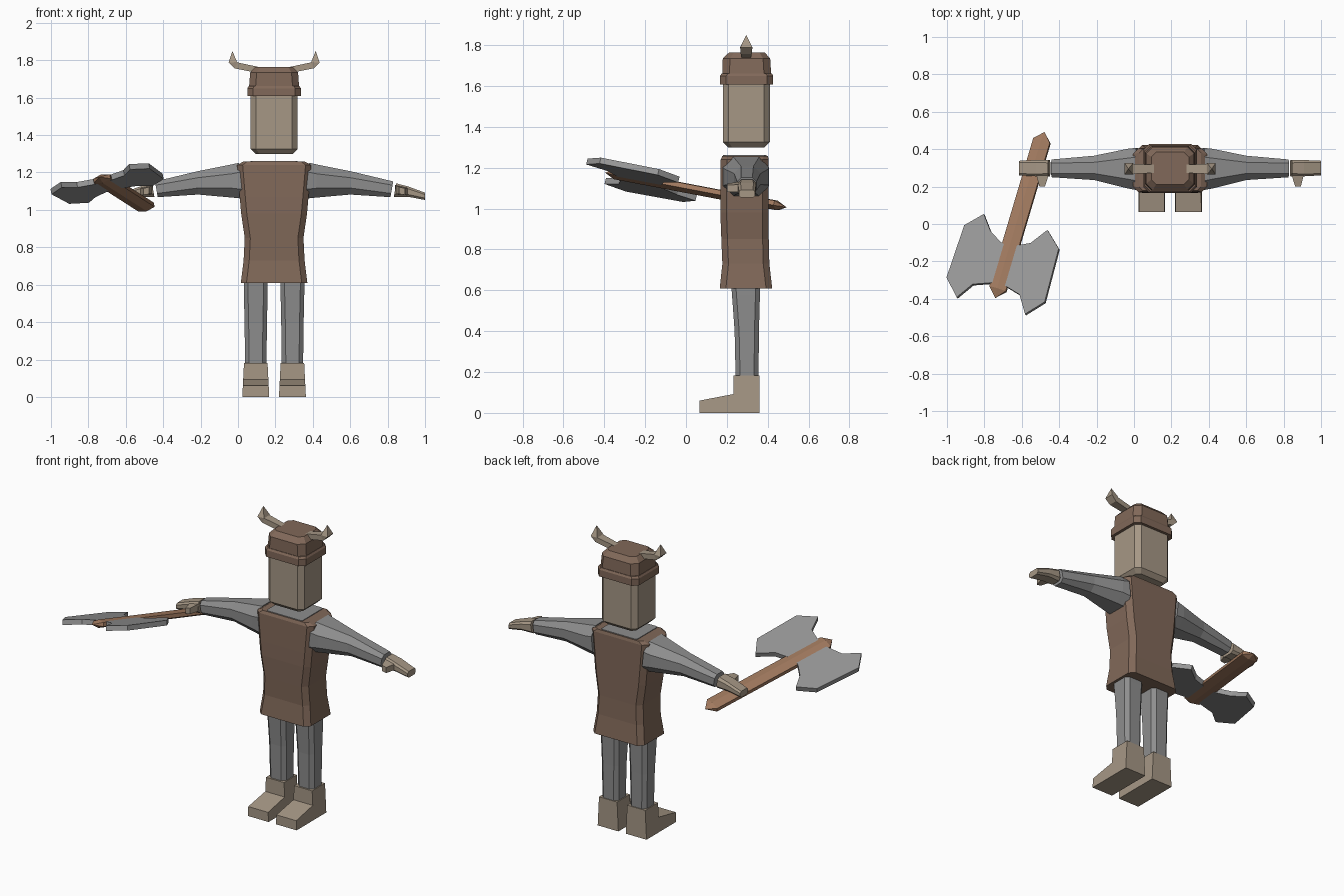
import bpy, bmesh
from mathutils import Vector

CX = 0.193          # symmetry plane of the figure
CY = 0.295


def mat(name, r, g, b):
    m = bpy.data.materials.new(name)
    m.diffuse_color = (r, g, b, 1)
    return m


LEATHER = mat("leather_brown", 0.22, 0.14, 0.10)
TAN = mat("tan", 0.38, 0.31, 0.235)
CLOTH = mat("cloth_grey", 0.27, 0.27, 0.27)
STEEL = mat("steel_grey", 0.31, 0.31, 0.31)
WOOD = mat("wood", 0.36, 0.195, 0.115)


def loft(name, rings, material, mirror=False):
    """Skin a list of rings (a one-point ring makes a tip); mirror flips about CX."""
    bm = bmesh.new()
    vs = [[bm.verts.new((2 * CX - p[0], p[1], p[2]) if mirror else p) for p in r] for r in rings]
    for a, b in zip(vs, vs[1:]):
        n = max(len(a), len(b))
        for i in range(n):
            j = (i + 1) % n
            if len(b) == 1:
                bm.faces.new((a[i], a[j], b[0]))
            elif len(a) == 1:
                bm.faces.new((a[0], b[j], b[i]))
            else:
                bm.faces.new((a[i], a[j], b[j], b[i]))
    for r in (vs[0], vs[-1]):
        if len(r) > 2:
            bm.faces.new(r)
    bmesh.ops.recalc_face_normals(bm, faces=bm.faces)
    me = bpy.data.meshes.new(name)
    bm.to_mesh(me)
    bm.free()
    me.materials.append(material)
    ob = bpy.data.objects.new(name, me)
    bpy.context.collection.objects.link(ob)
    return ob


def octagon(u0, u1, v0, v1, c):
    return [(u0 + c, v0), (u1 - c, v0), (u1, v0 + c), (u1, v1 - c),
            (u1 - c, v1), (u0 + c, v1), (u0, v1 - c), (u0, v0 + c)]


def ring_z(z, hw, y0, y1, c, cx=CX):
    return [(u, v, z) for u, v in octagon(cx - hw, cx + hw, y0, y1, c)]


def ring_x(x, y0, y1, z0, z1, c, lean=0.0):
    return [(x + lean * (v - z0) / (z1 - z0), u, v) for u, v in octagon(y0, y1, z0, z1, c)]


# Head, helmet band and cap
loft("head", [ring_z(1.30, 0.10, 0.205, 0.385, 0.02),
              ring_z(1.325, 0.125, 0.18, 0.41, 0.028),
              ring_z(1.62, 0.125, 0.18, 0.41, 0.028)], TAN)
loft("helmet_band", [ring_z(1.608, 0.143, 0.167, 0.427, 0.03),
                     ring_z(1.65, 0.143, 0.167, 0.427, 0.03),
                     ring_z(1.662, 0.136, 0.175, 0.42, 0.03)], LEATHER)
loft("helmet_cap", [ring_z(1.655, 0.134, 0.178, 0.417, 0.035),
                    ring_z(1.735, 0.128, 0.18, 0.412, 0.035),
                    ring_z(1.765, 0.10, 0.212, 0.384, 0.025)], LEATHER)

# Tunic with flared hem, and the shirt showing at the neck
loft("tunic", [ring_z(0.608, 0.178, 0.165, 0.422, 0.03),
               ring_z(0.73, 0.163, 0.178, 0.408, 0.03),
               ring_z(0.85, 0.157, 0.173, 0.405, 0.03),
               ring_z(0.98, 0.176, 0.168, 0.405, 0.03),
               ring_z(1.07, 0.184, 0.168, 0.405, 0.03),
               ring_z(1.24, 0.198, 0.17, 0.405, 0.03),
               ring_z(1.258, 0.165, 0.178, 0.40, 0.02)], LEATHER)
loft("shirt_neck", [ring_z(1.255, 0.125, 0.182, 0.395, 0.01),
                    ring_z(1.262, 0.125, 0.182, 0.395, 0.01)], CLOTH)

for side, flip in (("left", False), ("right", True)):
    # Sleeve, hand and thumb
    loft(side + "_sleeve", [ring_x(0.36, 0.182, 0.407, 1.06, 1.252, 0.05, 0.02),
                            ring_x(0.42, 0.19, 0.402, 1.066, 1.243, 0.05),
                            ring_x(0.60, 0.235, 0.365, 1.082, 1.207, 0.035),
                            ring_x(0.815, 0.25, 0.345, 1.068, 1.152, 0.02, 0.015)], CLOTH, flip)
    loft(side + "_hand", [ring_x(0.833, 0.255, 0.342, 1.07, 1.142, 0.015, 0.013),
                          ring_x(0.91, 0.255, 0.342, 1.07, 1.125, 0.012),
                          ring_x(1.0, 0.26, 0.338, 1.053, 1.092, 0.01)], TAN, flip)
    loft(side + "_thumb", [[(0.84, 0.27, 1.085), (0.91, 0.27, 1.08), (0.91, 0.27, 1.118), (0.84, 0.27, 1.133)],
                           [(0.862, 0.2, 1.085), (0.892, 0.2, 1.08), (0.892, 0.2, 1.115), (0.862, 0.2, 1.122)]],
         TAN, flip)

    # Trouser leg
    lx = 0.291
    loft(side + "_leg", [ring_z(0.17, 0.057, 0.243, 0.355, 0.022, lx),
                         ring_z(0.40, 0.06, 0.238, 0.357, 0.022, lx),
                         ring_z(0.58, 0.064, 0.225, 0.362, 0.022, lx),
                         ring_z(0.65, 0.064, 0.22, 0.362, 0.022, lx)], CLOTH, flip)

    # Boot: side outline, narrowing upwards
    outline = [(0.36, 0), (0.065, 0), (0.065, 0.06), (0.232, 0.092), (0.232, 0.182), (0.36, 0.182)]
    loft(side + "_boot", [[(lx + s * (0.072 - 0.05 * z), y, z) for y, z in outline]
                          for s in (-1, 1)], TAN, flip)

    # Horn: bends from sideways to a pointed tip
    def horn_ring(xa, za, xb, zb, w):
        return [(xa, CY - w, za), (xa, CY + w, za), (xb, CY + w, zb), (xb, CY - w, zb)]
    loft(side + "_horn", [horn_ring(0.28, 1.732, 0.28, 1.765, 0.022),
                          horn_ring(0.405, 1.757, 0.388, 1.788, 0.027),
                          horn_ring(0.436, 1.788, 0.391, 1.79, 0.03),
                          [(0.416, CY, 1.85)]], TAN, flip)


# Axe lies in a tilted plane
NORMAL = Vector((-0.2, 0.25, 1)).normalized()


def axe_point(x, y, off=0.0):
    return Vector((x, y, 1.225 + 0.2 * x - 0.25 * y)) + NORMAL * off


def slab(name, outline, half, material):
    loft(name, [[axe_point(x, y, s * half) for x, y in outline] for s in (-1, 1)], material)


# Shaft: four-sided bar with pointed ends
butt, tip = Vector((-0.478, 0.492)), Vector((-0.742, -0.396))
along = (tip - butt).normalized()
across = Vector((-along.y, along.x))


def shaft_ring(c):
    return [axe_point(*(c + across * s * 0.046), o) for s, o in
            ((-1, -0.012), (0, -0.024), (1, -0.012), (1, 0.012), (0, 0.024), (-1, 0.012))]


loft("axe_shaft", [[axe_point(*butt)], shaft_ring(butt + along * 0.05),
                   shaft_ring(tip - along * 0.05), [axe_point(*tip)]], WOOD)

# Two blades
slab("axe_blade_inner", [(-0.635, -0.12), (-0.55, -0.105), (-0.46, -0.035), (-0.40, -0.135),
                         (-0.475, -0.42), (-0.58, -0.485), (-0.61, -0.38), (-0.70, -0.325)], 0.015, STEEL)
slab("axe_blade_outer", [(-0.66, -0.13), (-0.71, -0.10), (-0.765, -0.04), (-0.80, 0.05), (-0.905, -0.01),
                         (-1.0, -0.29), (-0.945, -0.395), (-0.86, -0.325), (-0.73, -0.315)], 0.015, STEEL)
